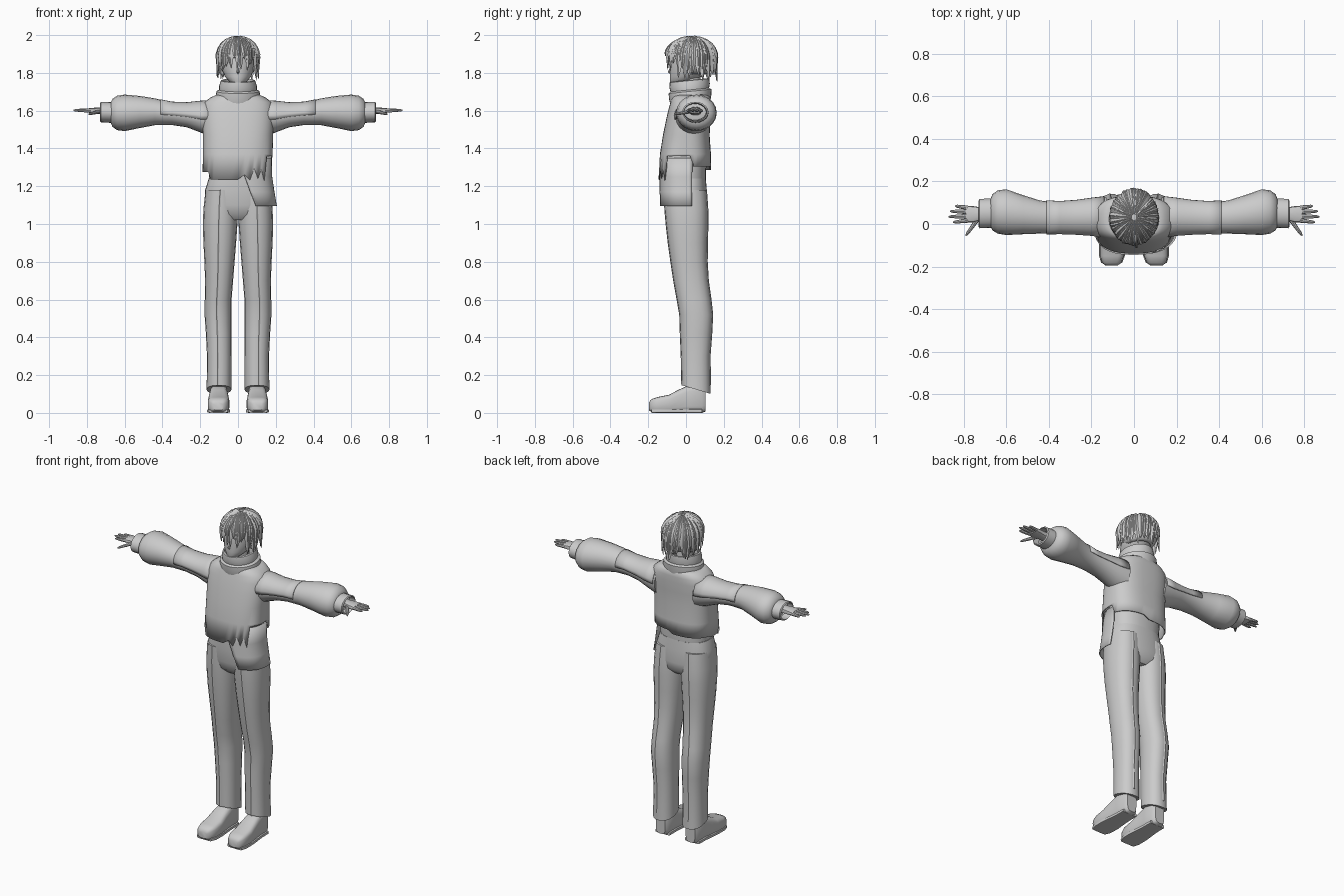
import bpy, bmesh, math, random
from mathutils import Vector

if "Cube" in bpy.data.objects:
    bpy.data.objects.remove(bpy.data.objects["Cube"])

random.seed(4)
TAU = math.tau
GREY = bpy.data.materials.new("plain_grey")
GREY.diffuse_color = (0.6, 0.6, 0.6, 1)
GREY.use_nodes = True
GREY.node_tree.nodes["Principled BSDF"].inputs["Base Color"].default_value = GREY.diffuse_color


def finish(name, bm, mirror=False, thick=0, angle=40):
    bmesh.ops.recalc_face_normals(bm, faces=bm.faces)
    me = bpy.data.meshes.new(name)
    bm.to_mesh(me)
    bm.free()
    me.materials.append(GREY)
    ob = bpy.data.objects.new(name, me)
    bpy.context.collection.objects.link(ob)
    if thick:
        m = ob.modifiers.new("Thickness", 'SOLIDIFY')
        m.thickness = thick
        m.offset = -1
    if mirror:
        ob.modifiers.new("Mirror", 'MIRROR')
    bpy.ops.object.select_all(action='DESELECT')
    ob.select_set(True)
    bpy.context.view_layer.objects.active = ob
    bpy.ops.object.shade_smooth_by_angle(angle=math.radians(angle))
    return ob


def loft(name, rings, n=20, axis='Z', p=2, arc=None, skew=0, tilt=0, caps=True,
         hem=None, **kw):
    """Skin rings (t, u0, u1, v0, v1) stacked along an axis; p sets squareness."""
    bm = bmesh.new()
    rows = []
    for k, (t, u0, u1, v0, v1) in enumerate(rings):
        row = []
        for i in range(n):
            if arc:
                a0 = math.radians(arc[0] + skew * k / (len(rings) - 1))
                a = a0 + (math.radians(arc[1]) - a0) * i / (n - 1)
            else:
                a = TAU * i / n
            c, s = math.cos(a), math.sin(a)
            u = (u0 + u1) / 2 + (u1 - u0) / 2 * math.copysign(abs(c) ** (2 / p), c)
            v = (v0 + v1) / 2 + (v1 - v0) / 2 * math.copysign(abs(s) ** (2 / p), s)
            co = {'Z': (u, v, t + tilt * v), 'X': (t, u, v), 'Y': (u, t, v)}[axis]
            row.append(bm.verts.new(co))
        rows.append(row)
    if hem:
        for v in rows[0]:
            v.co.z = hem(v.co.x, v.co.y)
    for r, q in zip(rows, rows[1:]):
        for i in range(n - 1 if arc else n):
            j = (i + 1) % n
            bm.faces.new((r[i], r[j], q[j], q[i]))
    if caps and not arc:
        bm.faces.new(rows[0])
        bm.faces.new(rows[-1])
    return finish(name, bm, **kw)


def tube(bm, pts, norms, widths, heights, n=6):
    """Tapered limb or lock with an elliptical section along a path."""
    rows = []
    for i, pt in enumerate(pts):
        tan = (pts[min(i + 1, len(pts) - 1)] - pts[max(i - 1, 0)]).normalized()
        side = tan.cross(norms[i]).normalized()
        up = side.cross(tan)
        rows.append([bm.verts.new(pt + side * widths[i] * math.cos(TAU * k / n)
                                  + up * heights[i] * math.sin(TAU * k / n)) for k in range(n)])
    for r, q in zip(rows, rows[1:]):
        for i in range(n):
            bm.faces.new((r[i], r[(i + 1) % n], q[(i + 1) % n], q[i]))
    bm.faces.new(rows[0])
    bm.faces.new(rows[-1])


# Shirt with a torn, uneven hem
def hem(x, y):
    if y > 0.04:
        return 1.305 if x > 0 else 1.285
    if x > 0.15:
        return 1.36
    if x > 0.02:
        return 1.265 + 0.035 * math.sin(x * 170)
    return 1.275 if x < -0.145 else 1.235


loft("shirt_body", [(1.26, -.188, .183, -.145, .132), (1.37, -.185, .183, -.138, .132),
                    (1.47, -.186, .186, -.122, .125), (1.55, -.19, .19, -.106, .13),
                    (1.61, -.188, .188, -.092, .132), (1.645, -.178, .178, -.082, .132),
                    (1.67, -.145, .145, -.075, .13), (1.69, -.1, .1, -.06, .115)],
     n=48, p=2.6, caps=False, hem=hem, thick=.006)
loft("undershirt", [(1.235, -.152, .152, -.115, .105), (1.32, -.155, .155, -.115, .108),
                    (1.45, -.15, .15, -.1, .1)], n=24, p=2.4)

# Hanging cloth panel on one hip
loft("hip_flap", [(1.35, -.178, .178, -.138, .13), (1.25, -.178, .181, -.142, .13),
                  (1.17, -.19, .193, -.143, .13), (1.095, -.2, .206, -.145, .13)],
     n=16, p=2.5, arc=(-90, 12), skew=22, thick=.006)

# Folded high collar and neck
loft("collar", [(1.645, -.118, .118, -.084, .13), (1.67, -.12, .12, -.09, .134),
                (1.70, -.114, .114, -.092, .136), (1.708, -.1, .1, -.082, .122),
                (1.73, -.1, .1, -.088, .126), (1.757, -.091, .091, -.086, .124),
                (1.76, -.082, .082, -.077, .115), (1.72, -.08, .08, -.075, .11)],
     n=28, tilt=.1, caps=False)
loft("neck", [(1.66, -.05, .05, -.03, .08), (1.8, -.048, .048, -.03, .075)], n=16)

# Puffed sleeves, shoulder patches and cuffs
sleeve = [(.13, -.06, .125, 1.46, 1.655), (.2, -.05, .118, 1.485, 1.648),
          (.27, -.045, .108, 1.512, 1.64), (.35, -.042, .102, 1.524, 1.643),
          (.44, -.045, .11, 1.523, 1.665), (.52, -.048, .135, 1.508, 1.678),
          (.6, -.052, .163, 1.492, 1.685), (.64, -.045, .158, 1.497, 1.679),
          (.665, -.03, .14, 1.515, 1.662), (.675, -.01, .115, 1.54, 1.64)]
loft("sleeve", sleeve, n=20, axis='X', mirror=True)
loft("shoulder_patch", [(t, a - .006, b + .006, c, d + .005) for t, a, b, c, d in
                        [(.14, -.06, .125, 1.48, 1.65), *sleeve[1:4],
                         (.41, -.044, .106, 1.523, 1.655)]],
     n=14, axis='X', arc=(-5, 190), thick=.005, mirror=True)
loft("cuff", [(.66, -.018, .12, 1.535, 1.645), (.725, -.02, .118, 1.538, 1.647),
              (.73, -.012, .11, 1.545, 1.64), (.69, -.01, .106, 1.55, 1.636)],
     n=20, axis='X', caps=False, mirror=True)

# Hands with four fingers and a thumb
loft("palm", [(.66, .02, .08, 1.575, 1.62), (.72, .018, .078, 1.582, 1.618),
              (.755, .008, .084, 1.584, 1.616), (.79, .008, .086, 1.588, 1.613)],
     n=12, axis='X', p=3, mirror=True)
bm = bmesh.new()
UP = Vector((0, 0, 1))
fingers = [((.78, .017, 1.601), (.85, .008, 1.6)), ((.78, .037, 1.602), (.872, .034, 1.602)),
           ((.78, .057, 1.602), (.865, .06, 1.602)), ((.78, .076, 1.6), (.84, .085, 1.6)),
           ((.735, .022, 1.596), (.79, -.055, 1.581))]
for a, b in fingers:
    a, b = Vector(a), Vector(b)
    tube(bm, [a.lerp(b, t) for t in (0, .5, .85, 1)], [UP] * 4,
         (.011, .009, .007, .003), (.011, .009, .007, .003), 8)
finish("fingers", bm, mirror=True)

# Trousers: hips, two legs and front and back seams
loft("trouser_hips", [(1.02, -.1, .1, -.07, .08), (1.05, -.15, .15, -.1, .108),
                      (1.1, -.178, .178, -.113, .114), (1.18, -.174, .174, -.12, .11),
                      (1.24, -.155, .155, -.12, .105)], n=32, p=2.5)
leg = [(.125, .035, .166, -.022, .13), (.3, .035, .164, -.025, .127), (.42, .034, .17, -.03, .136),
       (.52, .034, .177, -.033, .141), (.6, .034, .176, -.047, .132), (.7, .026, .174, -.065, .118),
       (.8, .018, .178, -.08, .112), (.9, .01, .183, -.094, .113), (1.0, .003, .186, -.105, .116),
       (1.08, .002, .183, -.112, .115), (1.18, .002, .172, -.116, .108)]
trousers = loft("trouser_leg", leg, n=18, p=2.3, mirror=True,
                hem=lambda x, y: .14 - .3 * y)
bm = bmesh.new()
for k, s in ((3, -1), (4, 1)):
    pts = [Vector(((r[1] + r[2]) / 2 + .008, r[k], r[0] + (.02 if r is leg[0] else 0))) for r in leg]
    tube(bm, pts, [Vector((0, s, 0))] * len(pts), [.006] * len(pts), [.003] * len(pts), 4)
finish("trouser_seams", bm, mirror=True)

# Shoes with flat soles
shoe = [(-.196, .078, .132, .014, .055), (-.183, .06, .15, .004, .073), (-.15, .047, .16, 0, .084),
        (-.09, .045, .16, 0, .096), (-.04, .05, .155, 0, .122), (.02, .055, .148, 0, .15),
        (.085, .055, .147, 0, .15), (.104, .07, .135, .008, .14)]
loft("shoe", shoe, n=20, axis='Y', p=3.6, mirror=True)
loft("shoe_sole", [(y, a - .004, b + .004, 0, .02) for y, a, b, c, d in shoe[1:-1]],
     n=16, axis='Y', p=6, mirror=True)

# Head and small nose
loft("head", [(1.738, -.018, .018, -.08, -.03), (1.75, -.042, .042, -.084, .02),
              (1.78, -.07, .07, -.086, .08), (1.82, -.084, .084, -.085, .115),
              (1.87, -.09, .09, -.085, .13), (1.92, -.088, .088, -.075, .128),
              (1.965, -.06, .06, -.035, .095), (1.975, -.02, .02, .01, .05)], n=24)
bm = bmesh.new()
tube(bm, [Vector((0, -.082, 1.83)), Vector((0, -.09, 1.805)), Vector((0, -.084, 1.797))],
     [Vector((0, -1, 0))] * 3, (.004, .008, .003), (.003, .007, .003))
finish("nose", bm)

# Hair: cap beneath layered tapering locks
CY, CZ, RX, RY, RZ = .032, 1.88, .108, .128, .112
bm = bmesh.new()
bmesh.ops.create_uvsphere(bm, u_segments=28, v_segments=18, radius=1)
for v in bm.verts:
    v.co = Vector((v.co.x * RX, CY + v.co.y * RY, CZ + v.co.z * RZ))
gone = [f for f in bm.faces if f.calc_center_median().z < 1.79
        or (f.calc_center_median().y < -.02 and f.calc_center_median().z < 1.885)]
bmesh.ops.delete(bm, geom=gone, context='FACES')
finish("hair_cap", bm, thick=.006)

bm = bmesh.new()
for layer, count in enumerate((26, 24, 18)):
    for i in range(count):
        az = TAU * (i + .5 * layer + random.uniform(-.25, .25)) / count
        ca, sa = math.cos(az), math.sin(az)
        end = (1.825 if sa < -.6 else 1.785 if sa < .2 else 1.77) + .02 * layer
        end += random.uniform(-.02, .025)
        top = math.pi / 2 + (CZ - end) / RZ
        flick, sway = random.uniform(-.02, .12), random.uniform(-.15, .15)
        pts, norms = [], []
        for k in range(9):
            t = k / 8
            th = .12 + (top - .12) * t
            z = math.cos(th) if th < math.pi / 2 else math.pi / 2 - th
            r = math.sin(min(th, math.pi / 2)) * (1 + .015 * layer)
            if th > math.pi / 2:
                r += flick * (th - math.pi / 2) ** 2 - .04 * (th - math.pi / 2)
            a = az + sway * t * t
            d = Vector((math.cos(a) * r, math.sin(a) * r, z))
            pts.append(Vector((d.x * RX, CY + d.y * RY, CZ + d.z * RZ)))
            norms.append(Vector((d.x, d.y, max(z, 0))).normalized())
        w = .019 if layer < 2 else .014
        tube(bm, pts, norms, [w * f for f in (.25, .5, .75, .95, 1, .95, .8, .5, .06)],
             [.009 * f for f in (.5, .7, .9, 1, 1, 1, .8, .5, .1)], 4)
finish("hair_locks", bm, angle=30)

# Loose curl arching over the forehead
bm = bmesh.new()
curl = [Vector((.012, .05 - .16 * math.sin(a), 1.9 + .093 * math.cos(a)))
        for a in [i * .19 for i in range(10)]]
tube(bm, curl, [Vector((1, 0, 0))] * 10, [.004] * 9 + [.001], [.005] * 9 + [.001])
finish("loose_curl", bm)
